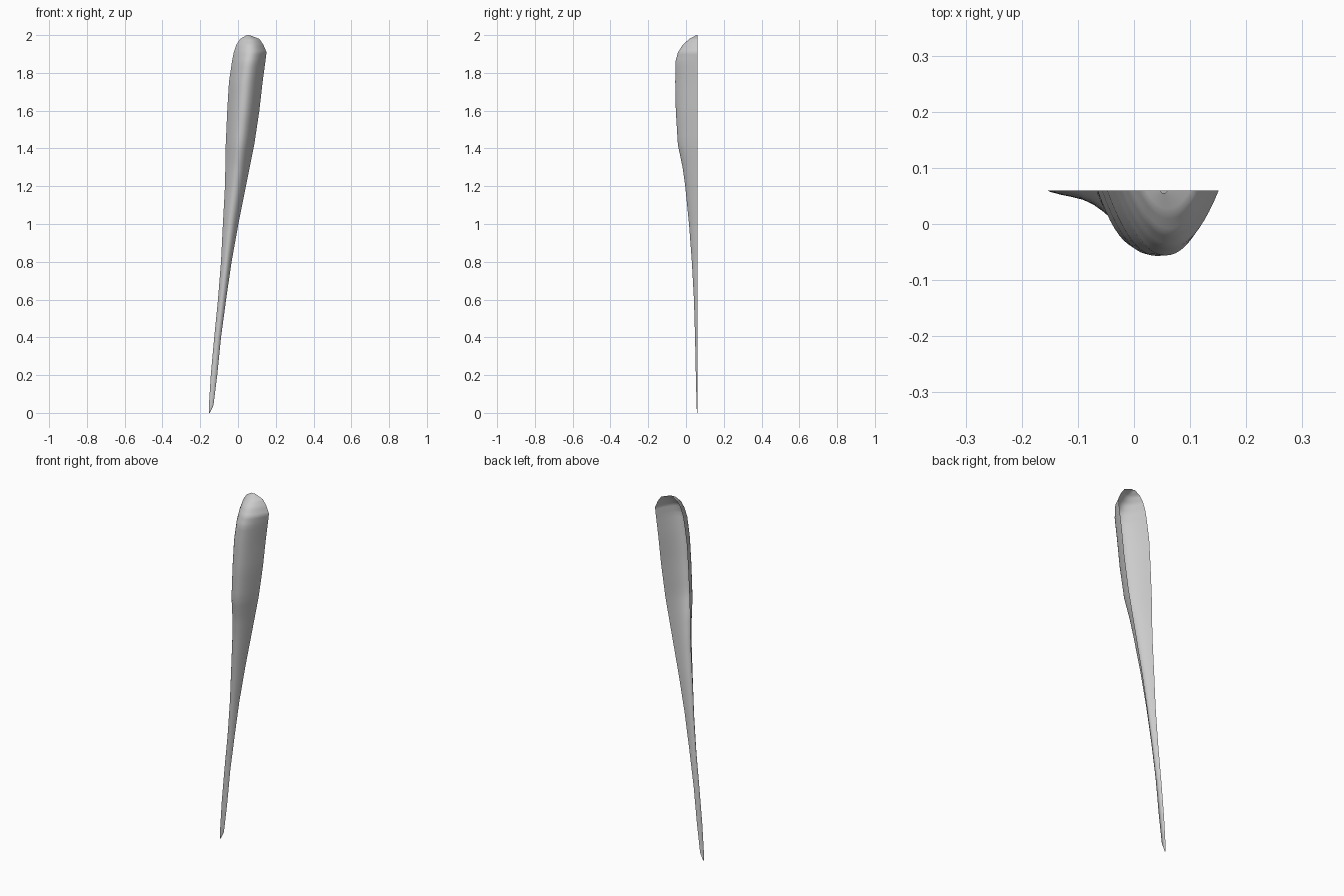
import bpy, bmesh

# Stations along the blade: height, left edge x, right edge x, foremost y
STATIONS = [
    (0.00, -0.153, -0.149, 0.058), (0.04, -0.154, -0.130, 0.056),
    (0.20, -0.144, -0.110, 0.052), (0.40, -0.126, -0.090, 0.048),
    (0.60, -0.106, -0.063, 0.042), (0.80, -0.090, -0.034, 0.031),
    (1.00, -0.080, 0.002, 0.016), (1.20, -0.069, 0.042, -0.004),
    (1.30, -0.067, 0.062, -0.018), (1.42, -0.065, 0.086, -0.043),
    (1.60, -0.057, 0.113, -0.054), (1.75, -0.048, 0.130, -0.057),
    (1.86, -0.032, 0.145, -0.056), (1.91, -0.022, 0.151, -0.042),
    (1.95, -0.008, 0.134, -0.016), (1.98, 0.012, 0.113, 0.018),
    (2.00, 0.046, 0.060, 0.055),
]
BACK_Y = 0.06
SIDES = 20
STEPS = 4


def rows():
    for a, b in zip(STATIONS, STATIONS[1:]):
        for i in range(STEPS):
            t = i / STEPS
            yield [p + (q - p) * t for p, q in zip(a, b)]
    yield STATIONS[-1]


# Open-backed tapering shell with a rounded, parabolic front
bm = bmesh.new()
grid = []
for z, left, right, front in rows():
    ring = []
    for j in range(SIDES + 1):
        u = 2 * j / SIDES - 1
        x = (left + right) / 2 + u * (right - left) / 2
        y = BACK_Y + (front - BACK_Y) * (1 - abs(u) ** 2.1)
        ring.append(bm.verts.new((x, y, z)))
    grid.append(ring)
for low, high in zip(grid, grid[1:]):
    for j in range(SIDES):
        bm.faces.new((low[j], low[j + 1], high[j + 1], high[j])).smooth = True

mesh = bpy.data.meshes.new("tapered_shell")
bm.to_mesh(mesh)
bm.free()
shell = bpy.data.objects.new("tapered_shell", mesh)
bpy.context.collection.objects.link(shell)
